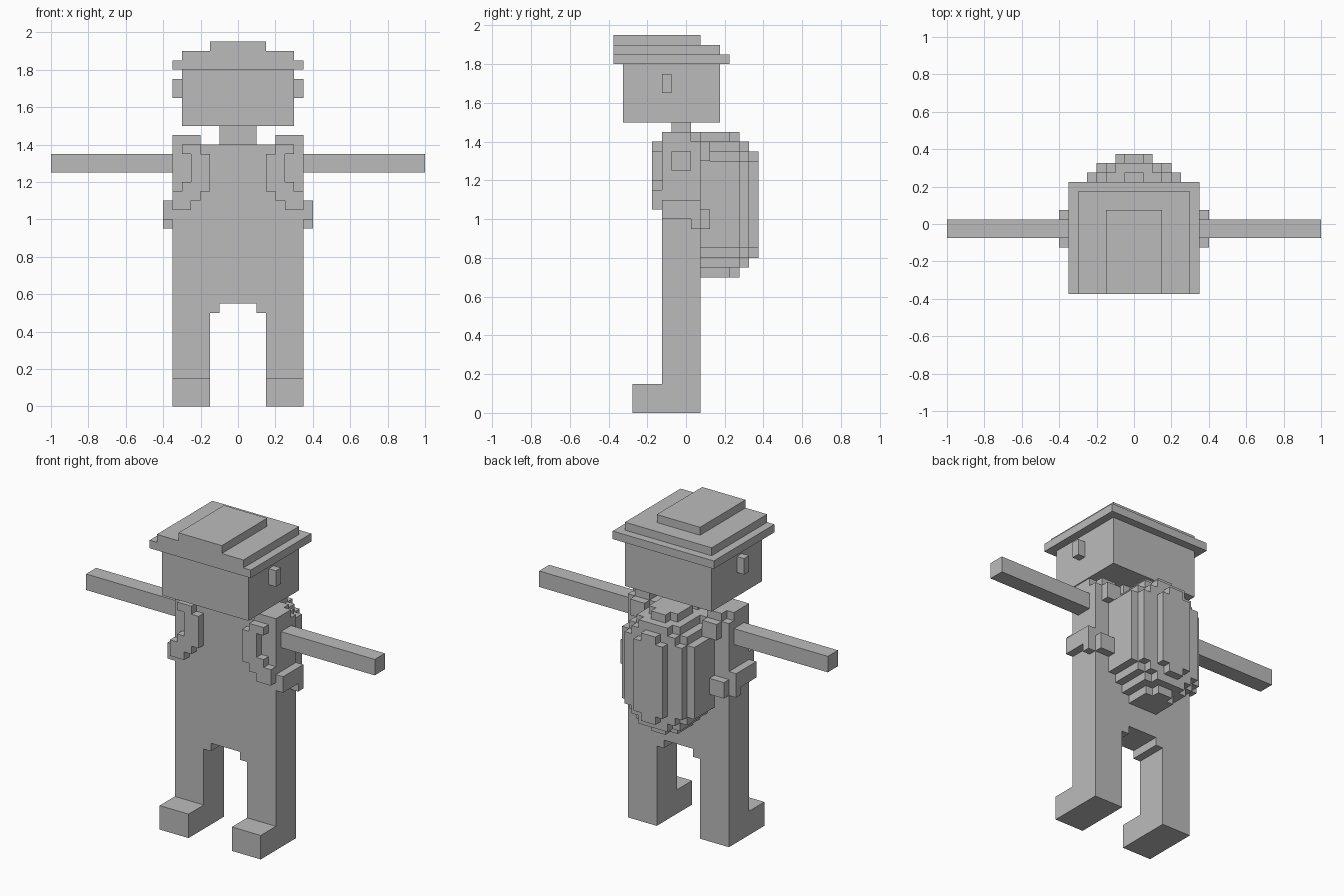
import bpy, bmesh

grey = bpy.data.materials.new("plain_grey")
grey.diffuse_color = (0.5, 0.5, 0.5, 1)


def finish(name, bm):
    bmesh.ops.recalc_face_normals(bm, faces=bm.faces)
    mesh = bpy.data.meshes.new(name)
    bm.to_mesh(mesh)
    bm.free()
    mesh.materials.append(grey)
    obj = bpy.data.objects.new(name, mesh)
    bpy.context.collection.objects.link(obj)
    return obj


def boxes(name, parts, mirror=False):
    """One object from boxes (x0, x1, y0, y1, z0, z1), optionally on both sides."""
    bm = bmesh.new()
    for x0, x1, y0, y1, z0, z1 in parts:
        spans = [(x0, x1), (-x1, -x0)] if mirror else [(x0, x1)]
        for a, b in spans:
            verts = bmesh.ops.create_cube(bm, size=1)["verts"]
            for v in verts:
                v.co.x = b if v.co.x > 0 else a
                v.co.y = y1 if v.co.y > 0 else y0
                v.co.z = z1 if v.co.z > 0 else z0
    return finish(name, bm)


def centred(half, y0, y1, z0, z1):
    return (-half, half, y0, y1, z0, z1)


# Torso and legs: one front outline pushed back through the body depth
half = [(0.1, 0.55), (0.1, 0.5), (0.15, 0.5), (0.15, 0), (0.35, 0), (0.35, 1.4)]
outline = half + [(-x, z) for x, z in reversed(half)]
bm = bmesh.new()
face = bm.faces.new([bm.verts.new((x, -0.125, z)) for x, z in outline])
ext = bmesh.ops.extrude_face_region(bm, geom=[face])["geom"]
for v in ext:
    if isinstance(v, bmesh.types.BMVert):
        v.co.y = 0.075
finish("torso_and_legs", bm)

# Feet and arms
boxes("feet", [(0.15, 0.35, -0.275, -0.125, 0, 0.15)], True)
boxes("arms", [(0.35, 1.0, -0.075, 0.025, 1.25, 1.35)], True)

# Neck, head and ears
boxes("neck", [centred(0.1, -0.075, 0.025, 1.4, 1.5)])
boxes("head", [centred(0.3, -0.325, 0.175, 1.5, 1.8)])
boxes("ears", [(0.3, 0.35, -0.125, -0.075, 1.65, 1.75)], True)

# Stepped hat
boxes("hat", [
    centred(0.35, -0.375, 0.225, 1.8, 1.85),
    centred(0.30, -0.375, 0.175, 1.85, 1.9),
    centred(0.15, -0.375, 0.075, 1.9, 1.95)])

# Backpack: stacked layers, each stepping in towards the back
layers = [
    (0.70, 0.75, [(0.10, 0.225), (0.05, 0.275)]),
    (0.75, 0.80, [(0.15, 0.275), (0.10, 0.325)]),
    (0.80, 0.85, [(0.20, 0.275), (0.15, 0.325), (0.05, 0.375)]),
    (0.85, 1.30, [(0.25, 0.275), (0.20, 0.325), (0.10, 0.375)]),
    (1.30, 1.35, [(0.20, 0.275), (0.15, 0.325), (0.05, 0.375)]),
    (1.35, 1.40, [(0.15, 0.275), (0.10, 0.325)]),
    (1.40, 1.45, [(0.10, 0.225), (0.05, 0.275)])]
pack = []
for z0, z1, steps in layers:
    y0 = 0.075
    for width, y1 in steps:
        pack.append(centred(width, y0, y1, z0, z1))
        y0 = y1
boxes("backpack", pack)

# Straps: over the shoulder, down the chest, under the arm and to the pack
F0, F1 = -0.175, -0.125
boxes("straps", [
    (0.20, 0.35, -0.125, 0.025, 1.40, 1.45),
    (0.20, 0.30, 0.025, 0.075, 1.40, 1.45),
    (0.20, 0.30, 0.075, 0.125, 1.30, 1.40),
    (0.20, 0.30, F0, F1, 1.35, 1.40),
    (0.15, 0.20, F0, F1, 1.15, 1.35),
    (0.20, 0.25, F0, F1, 1.10, 1.35),
    (0.25, 0.30, F0, F1, 1.05, 1.20),
    (0.30, 0.35, F0, F1, 1.05, 1.15),
    (0.35, 0.40, -0.125, 0.025, 1.00, 1.10),
    (0.35, 0.40, 0.025, 0.075, 0.95, 1.10),
    (0.25, 0.35, 0.075, 0.125, 0.95, 1.05)], True)
